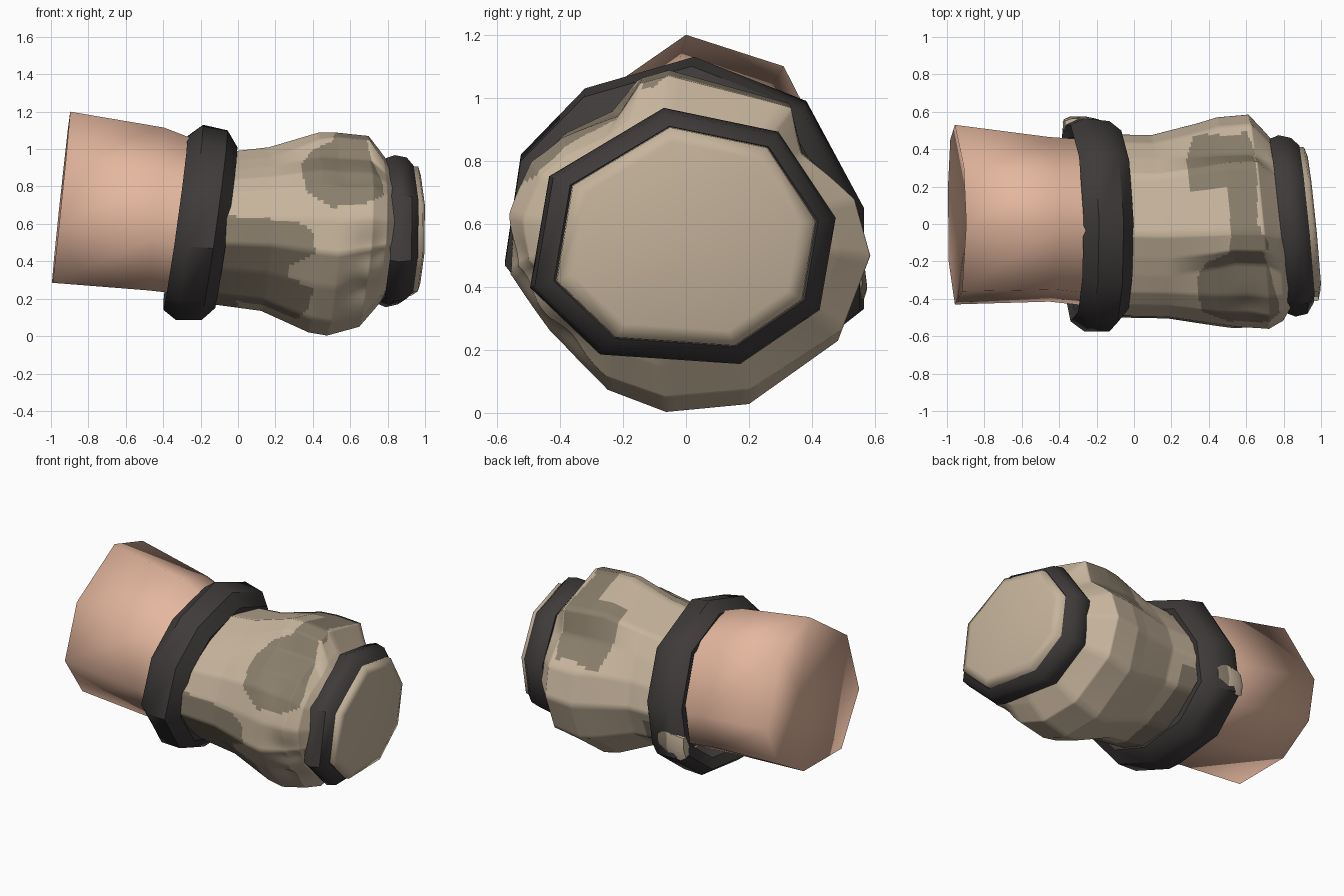
import bpy, bmesh, math
from mathutils import Vector

if "Cube" in bpy.data.objects:
    bpy.data.objects.remove(bpy.data.objects["Cube"])


def material(name, rgb):
    m = bpy.data.materials.new(name)
    m.diffuse_color = (*rgb, 1)
    m.use_nodes = True
    m.node_tree.nodes["Principled BSDF"].inputs["Base Color"].default_value = m.diffuse_color
    return m


SKIN = material("skin", (0.78, 0.475, 0.345))
CLOTH = material("tan cloth", (0.57, 0.46, 0.335))
CAMO = material("dark camo", (0.255, 0.21, 0.15))
RUBBER = material("dark band", (0.05, 0.043, 0.043))


def unit(section):
    """Scale a (y, z) outline to the range 0..1."""
    ys, zs = zip(*section)
    return [((y - min(ys)) / (max(ys) - min(ys)), (z - min(zs)) / (max(zs) - min(zs)))
            for y, z in section]


def refine_loop(pts, n):
    out = []
    for i, p in enumerate(pts):
        q = pts[(i + 1) % len(pts)]
        out += [tuple(a + (b - a) * k / n for a, b in zip(p, q)) for k in range(n)]
    return out


def refine_path(rings, n):
    out = []
    for p, q in zip(rings, rings[1:]):
        out += [tuple(a + (b - a) * k / n for a, b in zip(p, q)) for k in range(n)]
    return out + [rings[-1]]


def loft(name, section, rings, tilt, mats, angle, cap_start=None, cap_end=None, second=None):
    """Rings are (x, ymin, ymax, zmin, zmax, share of second section);
    tilt is the x shift per y and per z."""
    bm = bmesh.new()
    loops = []
    for x, y0, y1, z0, z1, *w in rings:
        w = w[0] if w else 0
        loop = []
        for (u, v), (u2, v2) in zip(section, second or section):
            u, v = u + (u2 - u) * w, v + (v2 - v) * w
            y, z = y0 + (y1 - y0) * u, z0 + (z1 - z0) * v
            px = x + tilt[0] * y + tilt[1] * (z - 0.6)
            loop.append(bm.verts.new((max(-1, min(1, px)), y, z)))
        loops.append(loop)
    n = len(section)
    for a, b in zip(loops, loops[1:]):
        for i in range(n):
            j = (i + 1) % n
            bm.faces.new((a[i], a[j], b[j], b[i]))
    for loop, depth in ((loops[0], cap_start), (loops[-1], cap_end)):
        if depth is not None:
            c = sum((v.co for v in loop), Vector()) / n
            mid = bm.verts.new(c + Vector((depth, 0, 0)))
            for i in range(n):
                bm.faces.new((loop[i], loop[(i + 1) % n], mid))
    bmesh.ops.recalc_face_normals(bm, faces=bm.faces)
    me = bpy.data.meshes.new(name)
    bm.to_mesh(me)
    bm.free()
    ob = bpy.data.objects.new(name, me)
    bpy.context.collection.objects.link(ob)
    for m in mats:
        me.materials.append(m)
    bpy.ops.object.select_all(action='DESELECT')
    ob.select_set(True)
    bpy.context.view_layer.objects.active = ob
    bpy.ops.object.shade_smooth_by_angle(angle=math.radians(angle))
    return ob


def inside(poly, px, py):
    hit = False
    for i, (x1, y1) in enumerate(poly):
        x2, y2 = poly[i - 1]
        if (y1 > py) != (y2 > py) and px < x1 + (x2 - x1) * (py - y1) / (y2 - y1):
            hit = not hit
    return hit


# Forearm with a softly dished end
arm_section = unit([(0, 1.2), (.31, 1.1), (.53, .67), (.45, .43), (.2, .29),
                    (-.2, .285), (-.43, .58), (-.36, .95)])
loft("forearm", arm_section,
     [(-.96, -.43, .53, .285, 1.2), (-.45, -.415, .465, .245, 1.115),
      (-.22, -.44, .45, .22, 1.03), (-.1, -.44, .45, .22, 1.0)],
     (-.01, .105), [SKIN], 150, cap_start=.08)

# Wide band around the upper end of the sleeve
band_section = unit([(.02, 1.13), (.37, .99), (.55, .65), (.55, .33), (.3, .13),
                     (-.07, .085), (-.35, .19), (-.57, .48), (-.52, .82), (-.32, 1.03)])
loft("upper_band", band_section,
     [(-.315, -.46, .46, .2, 1.02), (-.335, -.52, .53, .14, 1.07),
      (-.26, -.575, .565, .085, 1.13), (-.125, -.575, .55, .085, 1.1),
      (-.06, -.5, .5, .15, 1.01), (-.07, -.46, .46, .2, .97)],
     (-.02, .14), [RUBBER], 40)

# Sleeve, finely divided so the camouflage patches get clean borders;
# the section changes from round to one with a raised flat top
round_section = unit([(-.06, 1.085), (.33, .98), (.43, .84), (.53, .67), (.58, .48),
                      (.49, .23), (.2, .03), (-.07, .005), (-.26, .075), (-.45, .26),
                      (-.58, .44), (-.57, .62), (-.5, .8), (-.42, .89), (-.31, .96),
                      (-.2, 1.02)])
raised_section = unit([(-.06, 1.085), (.33, .98), (.37, .83), (.53, .67), (.58, .48),
                       (.49, .23), (.2, .03), (-.07, .005), (-.26, .075), (-.45, .26),
                       (-.58, .44), (-.57, .62), (-.5, .8), (-.4, .88), (-.22, .95),
                       (-.15, 1.06)])
sleeve_rings = [(-.12, -.5, .48, .17, .98, 0), (.14, -.505, .475, .135, 1.01, 0),
                (.4, -.545, .54, .02, 1.088, .7), (.5, -.56, .57, .003, 1.088, 1),
                (.67, -.575, .585, .05, 1.07, 1), (.75, -.53, .49, .15, .97, .4),
                (.82, -.42, .4, .24, .88, 0)]
DIV = 9
sleeve = loft("sleeve", refine_loop(round_section, DIV), refine_path(sleeve_rings, 20),
              (-.09, .05), [CLOTH, CAMO], 60, second=refine_loop(raised_section, DIV))

# Cloth folds pressed into the sleeve near the cuff: centre, radius, depth
folds = [((.72, -.53, .46), .11, .05), ((.66, -.4, .24), .09, .03),
         ((.72, .38, .85), .1, .02), ((.62, -.45, .82), .1, .02)]
for v in sleeve.data.vertices:
    inward = Vector((0, -v.co.y, .55 - v.co.z)).normalized()
    move = sum(d * math.exp(-((v.co - Vector(c)).length / r) ** 2) for c, r, d in folds)
    v.co += inward * move

# Camouflage patches: outlines seen from the side and from the top
front_patch = [(-.25, .65), (.1, .635), (.35, .6), (.41, .55), (.41, .44), (.28, .38),
               (.27, .32), (.4, .25), (.38, .14), (.25, .05), (-.25, .05)]
shoulder_patch = [(.34, .92), (.4, 1), (.5, 1.04), (.55, 1.1), (.68, 1.1), (.71, .95),
                  (.77, .83), (.78, .75), (.65, .7), (.5, .69), (.36, .78)]
top_patch = [(.35, .6), (.28, .34), (.3, .18), (.5, .2), (.52, -.06), (.5, -.2),
             (.72, -.2), (.72, -.1), (.66, 0), (.66, .2), (.64, .4), (.56, .6)]
for f in sleeve.data.polygons:
    x, y, z = f.center
    wave = .015 * math.sin(17 * x + 11 * y)
    dark = (y < -.17 and inside(front_patch, x, z)) or \
           (y < -.1 and inside(shoulder_patch, x, z)) or \
           (y > -.14 and z > .71 + wave and inside(top_patch, x, y)) or \
           (y > -.2 and x < .01 + wave and z < .45)
    f.material_index = int(dark)

# Loose tuck of cloth lying on the back of the band
tuck_section = [(0, .5), (.4, 1), (.85, 1), (1, .45), (.7, 0), (.2, .1)]
tuck = loft("cloth_tuck", tuck_section,
            [(-.355, .5, .56, .34, .47), (-.32, .5, .575, .32, .48),
             (-.24, .5, .575, .33, .49), (-.17, .5, .56, .36, .47)],
            (0, .1), [CLOTH, CAMO], 40, cap_start=0, cap_end=0)
for f in tuck.data.polygons:
    f.material_index = int(f.center.x > -.26)

# Cuff ring and the flat end pad standing slightly proud of it
cuff_section = unit([(-.07, .965), (.29, .89), (.47, .62), (.42, .33), (.17, .16),
                     (-.27, .19), (-.49, .4), (-.43, .75)])
loft("cuff", cuff_section,
     [(.785, -.42, .4, .22, .9), (.77, -.475, .455, .175, .95),
      (.82, -.495, .475, .155, .968), (.885, -.48, .46, .17, .955),
      (.925, -.42, .42, .21, .91), (.9, -.4, .4, .23, .89)],
     (-.1, .03), [RUBBER], 46)
loft("end_pad", cuff_section,
     [(.89, -.415, .415, .21, .91), (.95, -.41, .41, .214, .906),
      (.965, -.36, .36, .26, .86)],
     (-.1, .03), [CLOTH], 80, cap_end=0)
